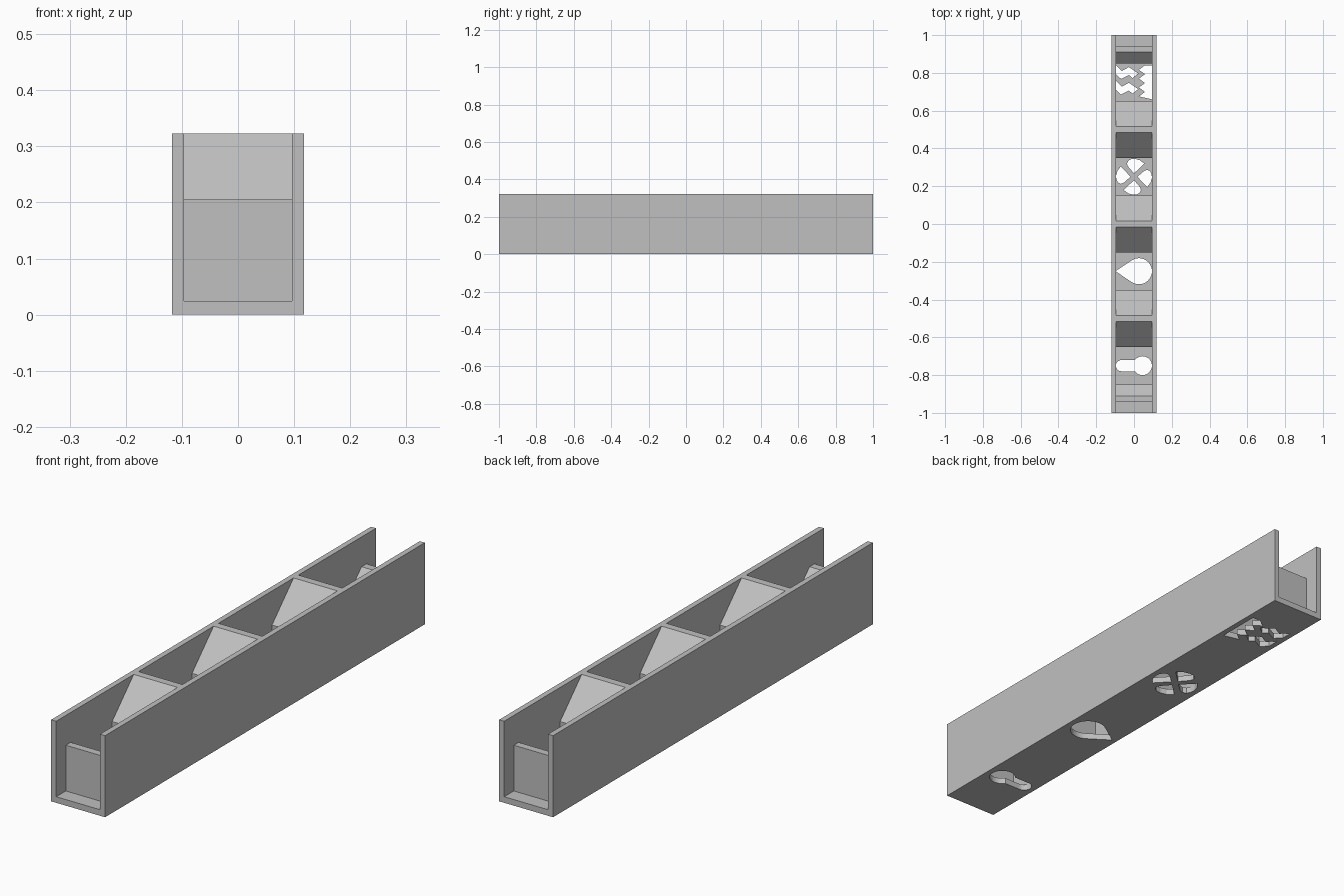
import bpy, bmesh
from math import sin, cos, pi, radians, acos
from mathutils import Matrix, Vector

old = bpy.data.objects.get("Cube")
if old:
    bpy.data.objects.remove(old, do_unlink=True)

mat = bpy.data.materials.new("plain grey")
mat.use_nodes = True
GREY = (0.53, 0.53, 0.53, 1)
mat.diffuse_color = GREY
mat.node_tree.nodes["Principled BSDF"].inputs["Base Color"].default_value = GREY

HALF_W, IN_W, HEIGHT, FLOOR = 0.118, 0.096, 0.323, 0.024


def prism(name, points, offset):
    """Extrude a closed outline of 3D points along an offset."""
    bm = bmesh.new()
    face = bm.faces.new([bm.verts.new(p) for p in points])
    new = bmesh.ops.extrude_face_region(bm, geom=[face])["geom"]
    bmesh.ops.translate(bm, vec=Vector(offset),
                        verts=[v for v in new if isinstance(v, bmesh.types.BMVert)])
    bmesh.ops.recalc_face_normals(bm, faces=bm.faces)
    mesh = bpy.data.meshes.new(name)
    bm.to_mesh(mesh)
    bm.free()
    mesh.materials.append(mat)
    obj = bpy.data.objects.new(name, mesh)
    bpy.context.collection.objects.link(obj)
    return obj


def arc(cx, r, start, end, steps=28):
    angles = [start + (end - start) * i / steps for i in range(steps + 1)]
    return [(cx + r * cos(a), r * sin(a)) for a in angles]


# U-shaped channel
side = [(HALF_W, 0), (HALF_W, HEIGHT), (IN_W, HEIGHT), (IN_W, FLOOR)]
outline = side + [(-x, z) for x, z in reversed(side)]
channel = prism("channel", [(x, -1, z) for x, z in outline], (0, 2, 0))

# Sloped dividers between compartments
half = [(0.15, FLOOR), (0.15, 0.188), (0.015, HEIGHT)]
ridge = half + [(-y, z) for y, z in reversed(half)]
for i, yc in enumerate((-0.5, 0, 0.5)):
    prism(f"divider_{i + 1}", [(-IN_W, yc + y, z) for y, z in ridge], (2 * IN_W, 0, 0))

# Low end walls with an inner slope
end = [(0.94, FLOOR), (0.94, 0.205), (0.91, 0.205), (0.85, 0.145), (0.85, FLOOR)]
for name, s in (("front_end_wall", -1), ("back_end_wall", 1)):
    prism(name, [(-IN_W, s * y, z) for y, z in end], (2 * IN_W, 0, 0))

# Shaped openings in the floor: (outline, centre y)
holes = []

# Keyhole
neck = 0.03
a = pi - 0.643
keyhole = arc(0.045, 0.05, -a, a) + arc(-0.066, neck, pi / 2, 3 * pi / 2, 14)
holes.append((keyhole, -0.75))

# Teardrop
t = pi - acos(0.069 / 0.124)
holes.append((arc(0.026, 0.069, -t, t) + [(-0.098, 0)], -0.25))

# Four fan blades
blade = [(0, 0.018), (-0.032, 0.055), (-0.037, 0.07), (-0.03, 0.085), (-0.015, 0.093),
         (0.005, 0.095), (0.03, 0.088), (0.055, 0.07)]
for k in range(4):
    turn = Matrix.Rotation(radians(90 * k), 2)
    holes.append(([tuple(turn @ Vector(p)) for p in blade], 0.25))

# Two zigzag bands and a toothed block
band = [(-0.096, 0.045), (-0.064, 0.013), (-0.027, 0.034), (0.022, 0),
        (-0.008, -0.024), (-0.027, -0.008), (-0.069, -0.029), (-0.096, -0.003)]
holes += [(band, 0.797), (band, 0.714)]
teeth = [(0.058 if i % 2 == 0 else 0.026, 0.09 - 0.0235 * i) for i in range(8)]
holes.append((teeth + [(0.095, -0.09), (0.095, 0.09)], 0.75))

# Cut the openings through the floor
for i, (shape, yc) in enumerate(holes):
    cutter = prism(f"opening_cutter_{i + 1}", [(x, yc + y, -0.02) for x, y in shape],
                   (0, 0, FLOOR + 0.04))
    cutter.hide_render = True
    cutter.hide_viewport = True
    cut = channel.modifiers.new(f"opening_{i + 1}", "BOOLEAN")
    cut.operation = "DIFFERENCE"
    cut.solver = "EXACT"
    cut.object = cutter
